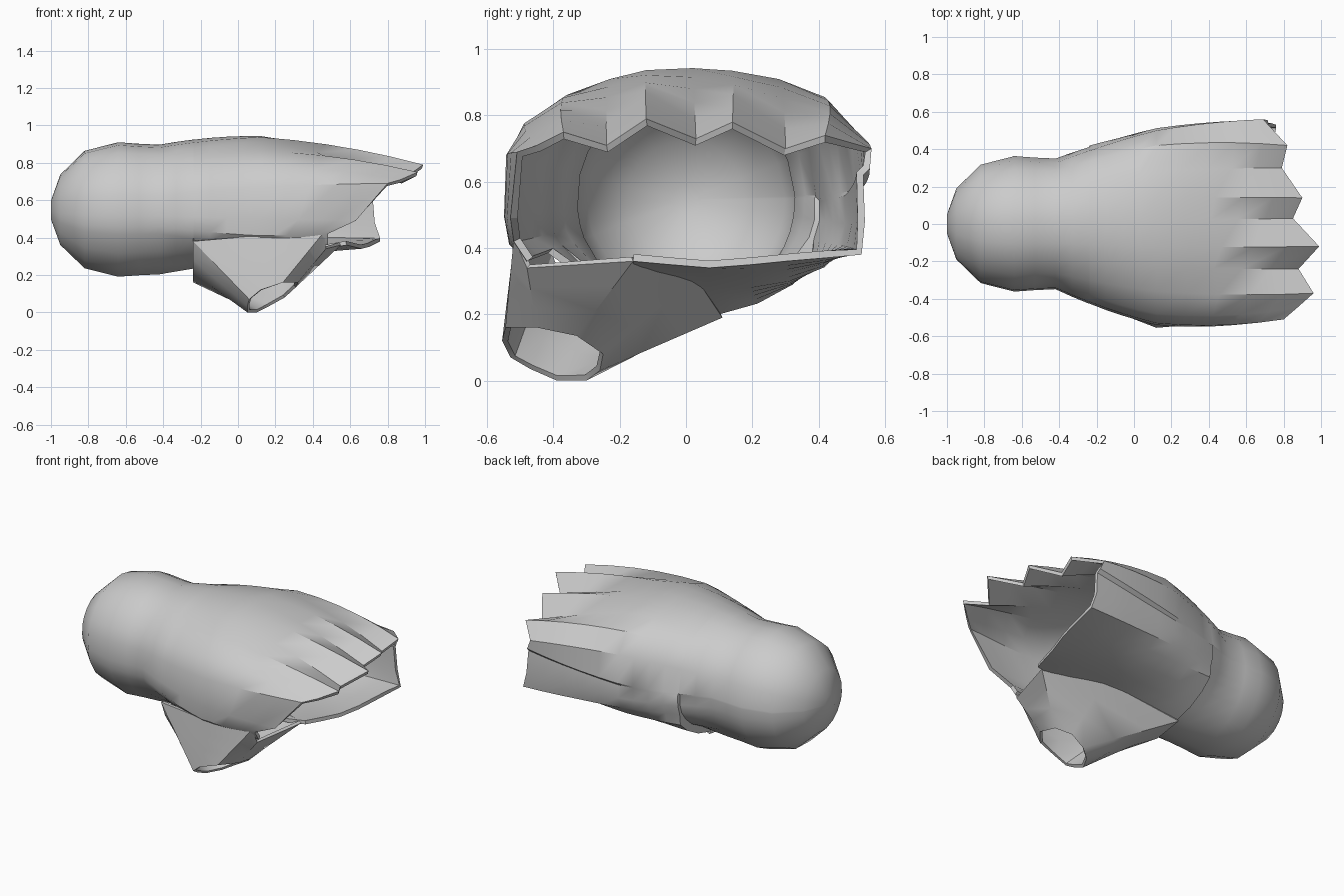
import bpy, bmesh, math
from mathutils import Vector

cube = bpy.data.objects.get("Cube")
if cube:
    bpy.data.objects.remove(cube, do_unlink=True)

grey = bpy.data.materials.new("plain_grey")
grey.use_nodes = True
colour = (0.6, 0.6, 0.6, 1)
grey.diffuse_color = colour
grey.node_tree.nodes["Principled BSDF"].inputs["Base Color"].default_value = colour


def loft(name, rings, thickness, keep=lambda ring, column: True, cap=False):
    """Skin closed rings of points, thicken inward and shade smooth with sharp edges."""
    bm = bmesh.new()
    loops = [[bm.verts.new(p) for p in ring] for ring in rings]
    count = len(rings[0])
    for i, (a, b) in enumerate(zip(loops, loops[1:])):
        for k in range(count):
            n = (k + 1) % count
            if keep(i, k):
                bm.faces.new((a[k], a[n], b[n], b[k]))
    if cap:
        bm.faces.new(loops[0][::-1])
    bmesh.ops.delete(bm, geom=[v for v in bm.verts if not v.link_faces], context='VERTS')
    bmesh.ops.recalc_face_normals(bm, faces=bm.faces)
    # make the skin face away from its axis
    middle = sum((v.co for v in bm.verts), Vector()) / len(bm.verts)
    if sum(f.normal.dot(f.calc_center_median() - middle) * f.calc_area() for f in bm.faces) < 0:
        bmesh.ops.reverse_faces(bm, faces=bm.faces)
    mesh = bpy.data.meshes.new(name)
    bm.to_mesh(mesh)
    bm.free()
    mesh.materials.append(grey)
    obj = bpy.data.objects.new(name, mesh)
    bpy.context.collection.objects.link(obj)
    bpy.ops.object.select_all(action='DESELECT')
    obj.select_set(True)
    bpy.context.view_layer.objects.active = obj
    solid = obj.modifiers.new("thickness", 'SOLIDIFY')
    solid.thickness = thickness
    solid.offset = -1
    bpy.ops.object.modifier_apply(modifier=solid.name)
    bpy.ops.object.shade_smooth_by_angle(angle=math.radians(32))


# Lengthwise columns of the hand shell: rim point (x, y, z), then mid point (y, z)
columns = [
    # front side
    (.48, -.52, .42, -.53, .41), (.63, -.53, .49, -.54, .5), (.8, -.51, .69, -.53, .67),
    (.87, -.45, .71, -.48, .78),
    # knuckles, tips and valleys in turn
    (.96, -.37, .75, -.36, .862), (.88, -.24, .71, -.23, .91), (.99, -.12, .79, -.12, .937),
    (.85, .03, .73, .02, .943), (.9, .14, .78, .14, .935), (.79, .3, .7, .28, .91),
    (.82, .42, .74, .42, .855),
    # back side, with a step from the cover's lower edge to the palm plate
    (.69, .56, .7, .5, .74), (.715, .555, .64, .512, .565), (.72, .535, .62, .492, .55),
    (.73, .54, .48, .495, .47), (.76, .53, .38, .47, .4),
    # palm
    (.74, .42, .37, .4, .35), (.72, .3, .36, .3, .31), (.7, .2, .35, .18, .29),
    (.66, .07, .34, .07, .29), (.62, -.05, .35, -.05, .29), (.58, -.16, .36, -.16, .29),
    (.53, -.3, .33, -.3, .3), (.48, -.48, .36, -.48, .36),
]
LAST = len(columns) - 1
SIDE_FIRST, PALM_FIRST = 13, 16
NECK, MID, AXIS = -.42, .12, .547


def curve(a, b, c, x, end):
    """Soft curve through the neck, middle and rim values."""
    quad = (a * (x - MID) * (x - end) / ((NECK - MID) * (NECK - end))
            + b * (x - NECK) * (x - end) / ((MID - NECK) * (MID - end))
            + c * (x - NECK) * (x - MID) / ((end - NECK) * (end - MID)))
    if x < MID:
        line = a + (b - a) * (x - NECK) / (MID - NECK)
    else:
        line = b + (c - b) * (x - MID) / (end - MID)
    return .6 * quad + .4 * line


angles = [math.atan2(z - AXIS, y) for _, _, _, y, z in columns]


def circle(x, r):
    return [(x, r * math.cos(t), AXIS + r * math.sin(t)) for t in angles]


# Closed ball at the wrist, flowing into the hand
ball = [(-1, .05), (-.95, .19), (-.82, .317), (-.64, .363), (-.53, .355)]
rings = [circle(x, r) for x, r in ball]
STEPS, HALF, CUFF = 11, 6, 2


def palm_rise(k):
    """How far the palm plate stands proud at its wrist end."""
    if k < SIDE_FIRST or k == LAST:
        return 0
    return .04 if k < PALM_FIRST or k == LAST - 1 else .13


def hand_ring(s, raised):
    """Ring s of the hand; the palm plate may stand proud, fading towards the rim."""
    ring = []
    for k, ((end, ry, rz, my, mz), (_, ny, nz)) in enumerate(zip(columns, circle(NECK, .35))):
        if s <= HALF:
            x = NECK + (MID - NECK) * s / HALF
        else:
            x = MID + (end - MID) * (s - HALF) / (STEPS - HALF)
        y, z = curve(ny, my, ry, x, end), curve(nz, mz, rz, x, end)
        if raised:
            x += .004 if s == CUFF else 0
            grow = 1 + palm_rise(k) * max(0, 1 - (s - CUFF) / 6)
            y, z = y * grow, AXIS + (z - AXIS) * grow
        ring.append((x, y, z))
    return ring


rings += [hand_ring(s, False) for s in range(CUFF + 1)]
rings += [hand_ring(s, True) for s in range(CUFF, STEPS + 1)]

# The shell is left open where the thumb joins
thumb_start = len(ball) + CUFF + 2
loft("hand_shell", rings, .022,
     keep=lambda i, k: i < thumb_start or k not in (LAST - 2, LAST - 1), cap=True)

# Thumb guard: flared base edge narrowing to an open mouth
base = [(-.24, -.42, .38), (.1, -.52, .41), (.46, -.52, .43), (.47, -.48, .34),
        (.55, -.16, .36), (.24, .03, .31), (-.24, .11, .19), (-.24, -.08, .16),
        (-.24, -.28, .21), (-.24, -.38, .28)]
mouth = [(.06, -.53, .07), (.12, -.555, .12), (.24, -.545, .16), (.32, -.45, .16),
         (.31, -.33, .135), (.25, -.25, .08), (.16, -.26, .03), (.1, -.3, 0),
         (.05, -.39, 0), (.05, -.47, .035)]
loft("thumb_guard", [[Vector(a).lerp(Vector(b), t / 3) for a, b in zip(base, mouth)]
                     for t in range(4)], .018)
